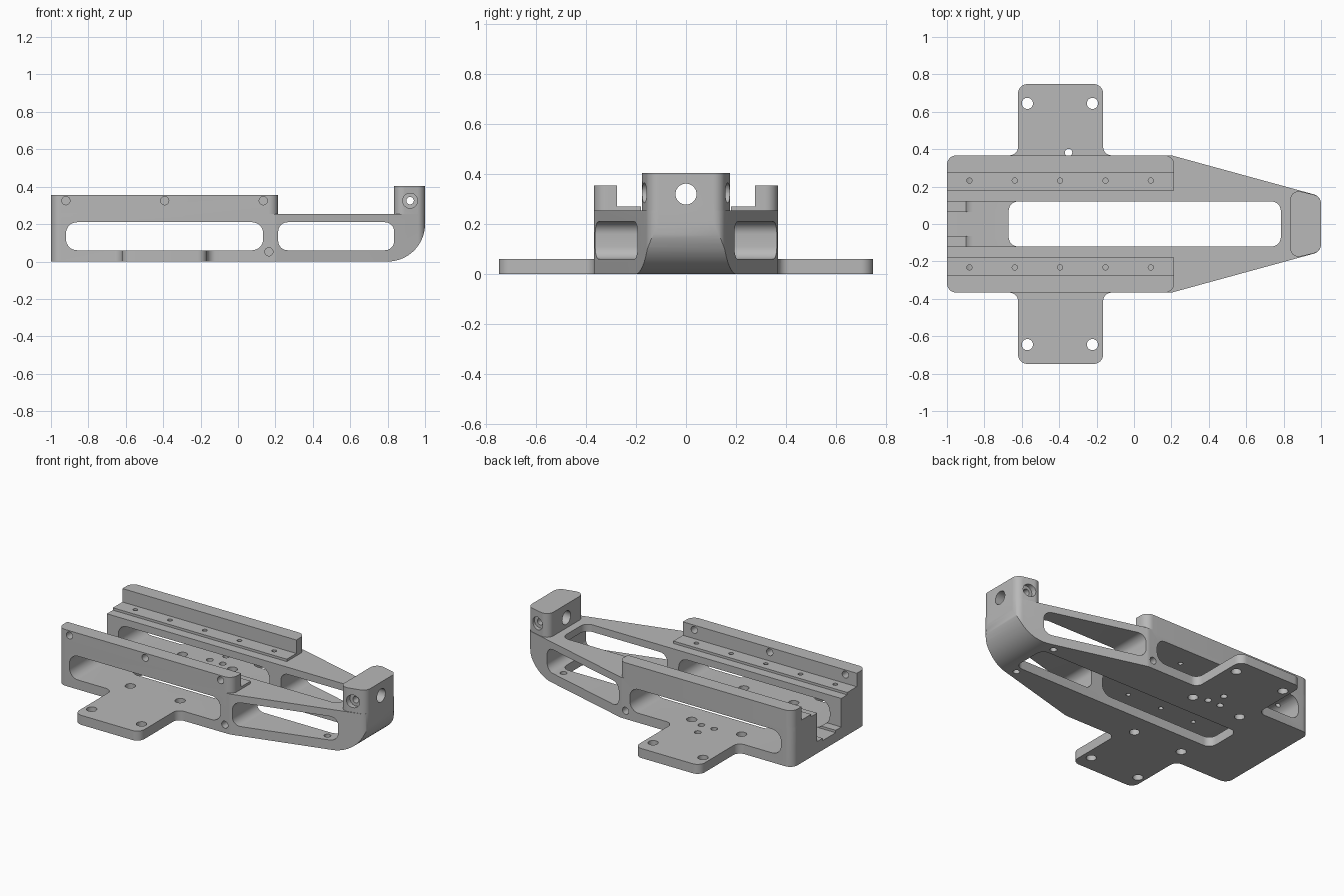
import bpy, bmesh, math
from mathutils import Vector

cube = bpy.data.objects.get("Cube")
if cube:
    bpy.data.objects.remove(cube, do_unlink=True)

metal = bpy.data.materials.new("machined_grey")
metal.use_nodes = True
GREY = (0.48, 0.48, 0.48, 1)
metal.diffuse_color = GREY
metal.node_tree.nodes["Principled BSDF"].inputs["Base Color"].default_value = GREY


def rounded(corners, steps=8):
    """Outline from (x, y, radius) corners, each radius turned into an arc."""
    out = []
    for i, (x, y, r) in enumerate(corners):
        p = Vector((x, y))
        if r == 0:
            out.append(p)
            continue
        a = (Vector(corners[i - 1][:2]) - p).normalized()
        b = (Vector(corners[(i + 1) % len(corners)][:2]) - p).normalized()
        half = a.angle(b) / 2
        centre = p + (a + b).normalized() * (r / math.sin(half))
        start = p + a * (r / math.tan(half)) - centre
        end = p + b * (r / math.tan(half)) - centre
        sweep = math.atan2(start.x * end.y - start.y * end.x, start.dot(end))
        base = math.atan2(start.y, start.x)
        for k in range(steps + 1):
            t = base + sweep * k / steps
            out.append(centre + Vector((math.cos(t), math.sin(t))) * r)
    return out


def box(x0, x1, y0, y1, r=0):
    return rounded([(x0, y0, r), (x1, y0, r), (x1, y1, r), (x0, y1, r)])


def circle(x, y, r, n=24):
    return [Vector((x + r * math.cos(math.tau * k / n), y + r * math.sin(math.tau * k / n)))
            for k in range(n)]


def prism(name, outline, lo, hi, axis="z"):
    """Extrude an outline along an axis: z takes xy, y takes xz, x takes yz."""
    place = {"z": lambda p, h: (p.x, p.y, h),
             "y": lambda p, h: (p.x, h, p.y),
             "x": lambda p, h: (h, p.x, p.y)}[axis]
    bm = bmesh.new()
    low = [bm.verts.new(place(p, lo)) for p in outline]
    high = [bm.verts.new(place(p, hi)) for p in outline]
    bm.faces.new(low)
    bm.faces.new(high)
    for i in range(len(low)):
        j = (i + 1) % len(low)
        bm.faces.new((low[i], low[j], high[j], high[i]))
    bmesh.ops.recalc_face_normals(bm, faces=bm.faces)
    mesh = bpy.data.meshes.new(name)
    bm.to_mesh(mesh)
    bm.free()
    mesh.materials.append(metal)
    obj = bpy.data.objects.new(name, mesh)
    bpy.context.collection.objects.link(obj)
    return obj


# Tapered body
body = prism("bracket_body", rounded([
    (-1, -0.367, 0.05), (0.2, -0.367, 0.08), (1, -0.148, 0.05),
    (1, 0.148, 0.05), (0.2, 0.367, 0.08), (-1, 0.367, 0.05)]), 0, 0.255)


def combine(tool, operation):
    mod = body.modifiers.new("shape", "BOOLEAN")
    mod.operation = operation
    mod.solver = "EXACT"
    mod.object = tool
    bpy.context.view_layer.objects.active = body
    bpy.ops.object.modifier_apply(modifier=mod.name)
    bpy.data.objects.remove(tool, do_unlink=True)


def add(*args):
    combine(prism("boss", *args), "UNION")


def cut(*args):
    combine(prism("cutter", *args), "DIFFERENCE")


# Upright block at the narrow end
add(rounded([(0.835, -0.187, 0.045), (1, -0.148, 0.05),
             (1, 0.148, 0.05), (0.835, 0.187, 0.045)]), 0.1, 0.405)

for s in (-1, 1):
    # Outer rails and mounting pads
    add(rounded([(-1, s * 0.367, 0.05), (0.215, s * 0.367, 0.05),
                 (0.215, s * 0.275, 0), (-1, s * 0.275, 0)]), 0.24, 0.355)
    add(box(-1, 0.215, s * 0.18, s * 0.29), 0.24, 0.27)
    # Flat mounting arms with filleted roots
    add(rounded([(-0.72, s * 0.3, 0), (-0.72, s * 0.367, 0), (-0.62, s * 0.367, 0.045),
                 (-0.62, s * 0.748, 0.05), (-0.165, s * 0.748, 0.05),
                 (-0.165, s * 0.367, 0.045), (-0.07, s * 0.367, 0), (-0.07, s * 0.3, 0)]), 0, 0.06)

# Rounded underside of the narrow end
cut([Vector((1.1, -0.1)), Vector((0.8, -0.1))]
    + [Vector((0.8 + 0.2 * math.sin(t * math.pi / 32), 0.2 - 0.2 * math.cos(t * math.pi / 32)))
       for t in range(17)] + [Vector((1.1, 0.2))], -0.5, 0.5, "y")

# Central opening and the stepped channel at the wide end
cut(box(-0.67, 0.785, -0.12, 0.12, 0.05), -0.1, 0.5)
cut(box(-1.1, -0.55, -0.12, 0.12), 0.075, 0.5)
cut(box(-1.1, -0.55, -0.065, 0.065), 0.06, 0.2)

# Long side windows
cut(box(-0.92, 0.135, 0.06, 0.21, 0.06), -0.38, 0.38, "y")
cut(box(0.215, 0.835, 0.06, 0.21, 0.05), -0.38, 0.38, "y")

for s in (-1, 1):
    # Pad screw holes
    for i in range(5):
        cut(circle(-0.88 + 0.2425 * i, s * 0.232, 0.014, 16), 0.15, 0.3)
    # Arm bolt holes, outer and inner pairs
    for x in (-0.57, -0.222):
        for y in (0.645, 0.26):
            cut(circle(x, s * y, 0.03), -0.1, 0.1)
    # Floor hole near the tip and side hole between the windows
    cut(circle(0.74, s * 0.165, 0.02), -0.1, 0.1)
    cut(circle(0.165, 0.052, 0.022), s * 0.25, s * 0.5, "y")
    # Counterbore in the upright block
    cut(circle(0.92, 0.325, 0.04), s * 0.14, s * 0.3, "y")

# Small holes on one side of the floor
for x, y in ((-0.35, 0.382), (-0.4, 0.29), (-0.31, 0.29)):
    cut(circle(x, y, 0.02), -0.1, 0.1)

# Clamp holes through the front rail
for x in (-0.92, -0.392, 0.135):
    cut(circle(x, 0.325, 0.022), -0.5, -0.2, "y")

# Cross holes in the upright block
cut(circle(0, 0.32, 0.042, 32), 0.7, 1.2, "x")
cut(circle(0.92, 0.325, 0.02), -0.4, 0.4, "y")

# Smooth curves, sharp edges
bpy.ops.object.select_all(action="DESELECT")
body.select_set(True)
bpy.context.view_layer.objects.active = body
bpy.ops.object.shade_smooth_by_angle(angle=math.radians(30))
